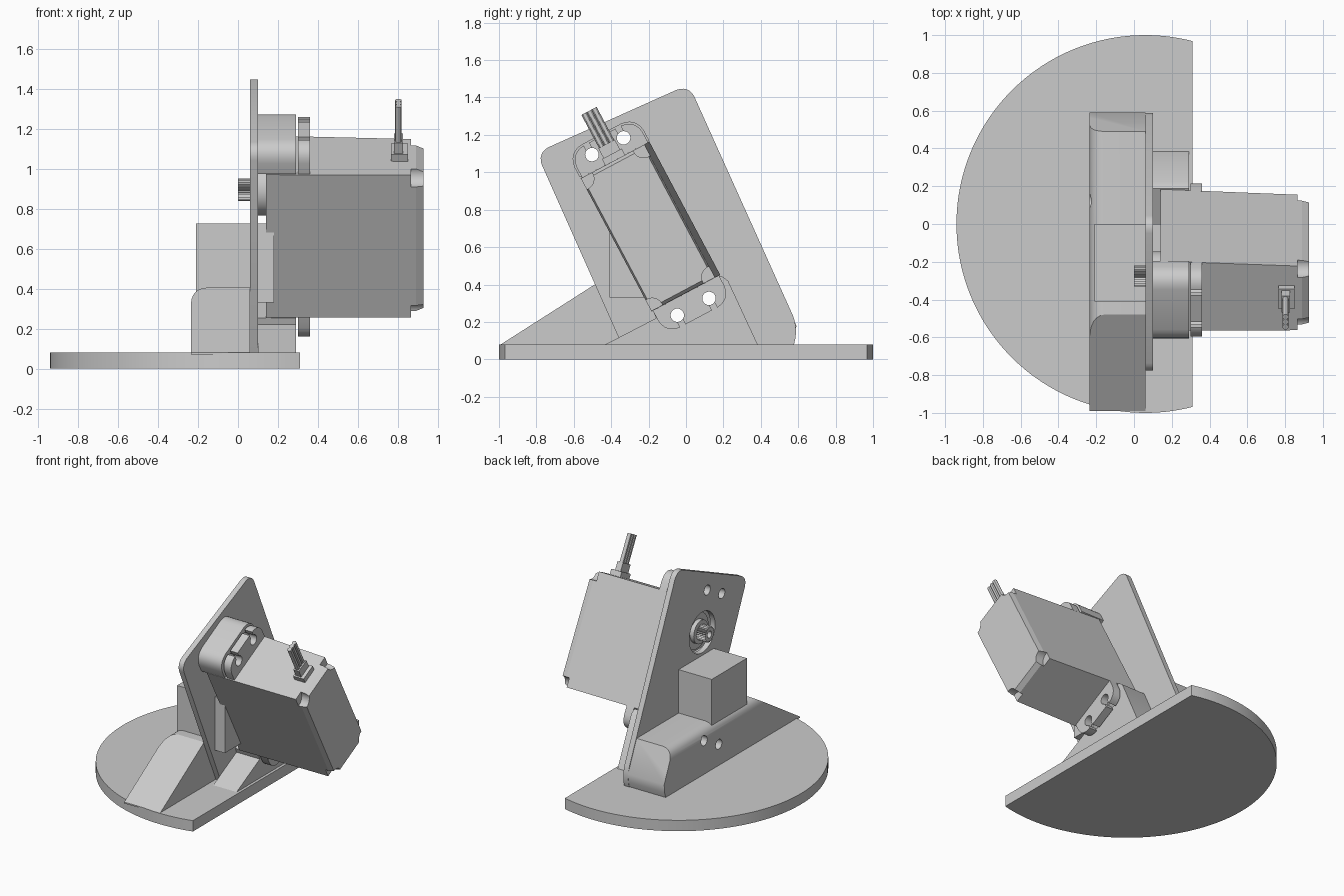
import bpy, bmesh, math
from math import sin, cos, pi, radians
from mathutils import Vector

if "Cube" in bpy.data.objects:
    bpy.data.objects.remove(bpy.data.objects["Cube"])

A = radians(28)                 # tilt of the motor
CY, CZ = -0.19, 0.71            # motor centre


def loc(u, v):
    """Motor face coordinates -> (y, z)."""
    return (CY + u * cos(A) - v * sin(A), CZ + u * sin(A) + v * cos(A))


def loft(name, pa, xa, pb, xb):
    """Solid between two matching yz outlines."""
    bm = bmesh.new()
    a = [bm.verts.new((xa, y, z)) for y, z in pa]
    b = [bm.verts.new((xb, y, z)) for y, z in pb]
    n = len(a)
    bm.faces.new(a)
    bm.faces.new(b[::-1])
    for i in range(n):
        bm.faces.new((a[i], b[i], b[(i + 1) % n], a[(i + 1) % n]))
    bmesh.ops.recalc_face_normals(bm, faces=bm.faces)
    me = bpy.data.meshes.new(name)
    bm.to_mesh(me)
    bm.free()
    ob = bpy.data.objects.new(name, me)
    bpy.context.collection.objects.link(ob)
    return ob


def prism(name, pts, x0, x1):
    return loft(name, pts, x0, pts, x1)


def rounded(pts, radii, seg=6):
    """Round polygon corners with quadratic arcs."""
    out = []
    for i, (p, r) in enumerate(zip(pts, radii)):
        p = Vector(p)
        if r == 0:
            out.append(tuple(p))
            continue
        s = p + (Vector(pts[i - 1]) - p).normalized() * r
        e = p + (Vector(pts[(i + 1) % len(pts)]) - p).normalized() * r
        for k in range(seg + 1):
            t = k / seg
            q = s * (1 - t) ** 2 + p * (0.83 * 2 * t * (1 - t)) + (s + e) * (0.17 * t * (1 - t)) + e * t * t
            out.append(tuple(q))
    return out


def circle(c, r, n=32):
    return [(c[0] + r * cos(2 * pi * i / n), c[1] + r * sin(2 * pi * i / n)) for i in range(n)]


def rect(u0, u1, v0, v1):
    return [loc(u0, v0), loc(u1, v0), loc(u1, v1), loc(u0, v1)]


def boolean(ob, cutter, op='DIFFERENCE'):
    m = ob.modifiers.new("cut", 'BOOLEAN')
    m.object, m.operation, m.solver = cutter, op, 'EXACT'
    bpy.context.view_layer.objects.active = ob
    bpy.ops.object.modifier_apply(modifier=m.name)
    bpy.data.objects.remove(cutter)


def smooth(ob):
    bpy.ops.object.select_all(action='DESELECT')
    ob.select_set(True)
    bpy.context.view_layer.objects.active = ob
    bpy.ops.object.shade_smooth_by_angle(angle=radians(30))


SHAFT = (-0.275, 0.895)
HOLES = [(su * 0.096, sv * 0.486) for su in (-1, 1) for sv in (-1, 1)]


def drill(ob, side=None):
    for u, v in HOLES:
        if side is None or v * side > 0:
            boolean(ob, prism("drill", circle(loc(u, v), 0.036, 20), -0.6, 0.6))


# Base disc with one flat side
edge = math.acos(0.25)
bm = bmesh.new()
N = 96
ring = [(0.06 + cos(edge + (2 * pi - 2 * edge) * i / N), sin(edge + (2 * pi - 2 * edge) * i / N))
        for i in range(N + 1)]
face = bm.faces.new([bm.verts.new((x, y, 0)) for x, y in ring])
ext = bmesh.ops.extrude_face_region(bm, geom=[face])
bmesh.ops.translate(bm, vec=(0, 0, 0.08),
                    verts=[g for g in ext['geom'] if isinstance(g, bmesh.types.BMVert)])
bmesh.ops.recalc_face_normals(bm, faces=bm.faces)
me = bpy.data.meshes.new("base_disc")
bm.to_mesh(me)
bm.free()
base = bpy.data.objects.new("base_disc", me)
bpy.context.collection.objects.link(base)

# Tilted mounting plate with shaft opening
plate = prism("mounting_plate", rounded(
    [(-0.335, 0.06), (-0.80, 1.105), (0.015, 1.47), (0.605, 0.16), (0.57, 0.06)],
    [0, 0.07, 0.07, 0.08, 0]), 0.06, 0.10)
boolean(plate, prism("opening", circle(SHAFT, 0.15, 40), 0, 0.2))
drill(plate)

# Wedge foot behind the plate: side profile intersected with rounded section
wedge = prism("rear_wedge", [(-0.99, 0.08), (-0.48, 0.405), (0.49, 0.405),
                             (0.59, 0.18), (0.585, 0.12), (0.57, 0.07), (-0.99, 0.07)], -0.235, 0.06)
sec = rounded([(-0.235, 0.0), (-0.235, 0.405), (0.2, 0.405), (0.2, 0.0)], [0, 0.075, 0, 0])
section = prism("section", [(-x, z) for x, z in sec], -1.2, 1.2)
section.rotation_euler = (0, 0, pi / 2)      # local y -> -x, local x -> y
bpy.context.view_layer.update()
boolean(wedge, section, 'INTERSECT')
drill(wedge, -1)

# Box passing through the plate
block = prism("counter_block", [(-0.41, 0.33), (0.0, 0.33), (0.0, 0.725), (-0.41, 0.725)], -0.21, 0.06)
lip = prism("front_block", [(-0.41, 0.33), (0.0, 0.33), (0.0, 0.725), (-0.41, 0.725)], 0.10, 0.18)

# Spacers between plate and motor tabs
upper = prism("upper_spacer", rounded(rect(-0.21, 0.21, 0.41, 0.56), [0, 0, 0.09, 0.09]), 0.10, 0.29)
drill(upper, 1)
lower = prism("lower_spacer", [(-0.44, 0.075), (-0.16, 0.22), loc(-0.2, -0.41), loc(0.21, -0.41),
                               (0.225, 0.42), (0.385, 0.075)], 0.10, 0.29)
drill(lower, -1)

# Motor body, slightly tapered on one side
body = loft("motor_body", rect(-0.208, 0.208, -0.405, 0.405), 0.14,
            rect(-0.208, 0.176, -0.402, 0.402), 0.89)
cap = loft("motor_end_cap", rect(-0.208, 0.176, -0.402, 0.402), 0.89,
           rect(-0.198, 0.166, -0.385, 0.385), 0.927)
for u in (-0.2, 0.168):
    for v in (-0.395, 0.395):
        for ob in (body, cap):
            boolean(ob, prism("corner", circle(loc(u, v), 0.06, 24), 0.865, 1.0))

# Mounting tabs with slotted holes
tabs = []
for s, name in ((1, "upper_tab"), (-1, "lower_tab")):
    pts = [(-0.2, 0.40), (0.2, 0.40), (0.2, 0.55), (-0.2, 0.55)]
    tab = prism(name, rounded([loc(u, v * s) for u, v in pts], [0, 0, 0.085, 0.085]), 0.30, 0.36)
    drill(tab, s)
    for u in (-0.096, 0.096):
        boolean(tab, prism("slot", rect(u - 0.016, u + 0.016, *sorted((0.486 * s, 0.6 * s))), 0.2, 0.5))
    tabs.append(tab)

# Output boss rings and toothed shaft
boss = prism("shaft_boss", circle(SHAFT, 0.13, 40), 0.10, 0.15)
collar = prism("shaft_collar", circle(SHAFT, 0.085, 32), 0.07, 0.11)
teeth = []
for i in range(50):
    r = 0.057 if i % 2 else 0.047
    teeth.append((SHAFT[0] + r * cos(pi * i / 25), SHAFT[1] + r * sin(pi * i / 25)))
shaft = prism("splined_shaft", teeth, 0.0, 0.10)
boolean(shaft, prism("bore", circle(SHAFT, 0.025, 20), -0.1, 0.08))

# Cable outlet and three wires
prism("cable_outlet", rect(-0.06, 0.06, 0.39, 0.44), 0.765, 0.85)
loft("cable_grip", rect(-0.05, 0.05, 0.43, 0.50), 0.78, rect(-0.05, 0.05, 0.43, 0.50), 0.825)
for i in (-1, 0, 1):
    bpy.ops.mesh.primitive_cylinder_add(vertices=12, radius=0.016, depth=0.22,
                                        location=(0.802, *loc(i * 0.03, 0.59)), rotation=(A, 0, 0))
    bpy.context.object.name = "wire_%d" % (i + 2)
    smooth(bpy.context.object)

for ob in (base, plate, wedge, upper, lower, cap, body, boss, collar, *tabs):
    smooth(ob)
